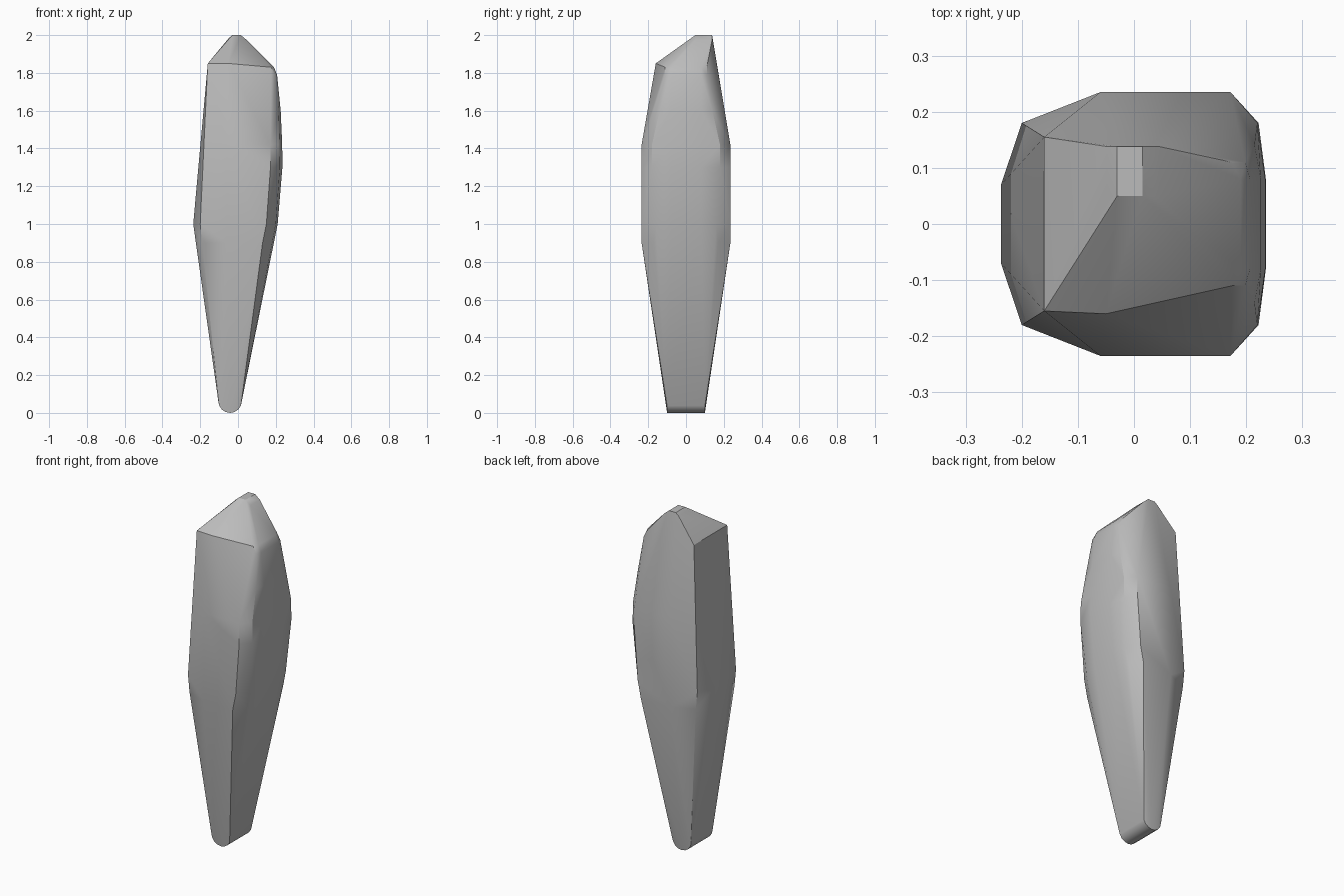
import bpy
import bmesh
from math import cos, sin, pi, radians

cube = bpy.data.objects.get("Cube")
if cube:
    bpy.data.objects.remove(cube, do_unlink=True)

stone_mat = bpy.data.materials.new("plain grey")
stone_mat.use_nodes = True
grey = (0.5, 0.5, 0.5, 1)
stone_mat.diffuse_color = grey
stone_mat.node_tree.nodes["Principled BSDF"].inputs["Base Color"].default_value = grey

# Corner points (x, y) of each level, mirrored front to back
levels = {
    0.06: [(-.104, .09), (-.09, .105), (.005, .105), (.02, .09)],
    0.9: [(-.19, .18), (-.06, .235), (.13, .235), (.175, .17), (.19, .08)],
    1.0: [(-.237, .07), (-.2, .18), (.15, .235), (.2, .16), (.21, .08)],
    1.3: [(.172, .235), (.222, .18), (.235, .08)],
    1.42: [(-.06, .235), (.172, .235), (.22, .18), (.234, .08)],
    1.6: [(.215, .14), (.226, .08)],
    1.79: [(.198, .11), (.207, .08)],
    1.83: [(.175, .11), (.19, .08)],
    1.85: [(-.16, .155), (-.05, .16)],
}
points = [(x, side * y, z) for z, ring in levels.items()
          for x, y in ring for side in (-1, 1)]

# Rounded foot running front to back
for step in range(9):
    a = pi + pi * step / 8
    for y in (-.1, .1):
        points.append((-.042 + .062 * cos(a), y, .062 + .062 * sin(a)))

# Blunt tip set towards the back
for x, z in ((-.048, 1.985), (-.03, 2), (.015, 2), (.045, 1.975)):
    points += [(x, .05, z), (x, .138, z)]

# Faceted body wrapped tightly round the points
bm = bmesh.new()
for p in points:
    bm.verts.new(p)
bmesh.ops.convex_hull(bm, input=bm.verts[:])
bmesh.ops.delete(bm, geom=[v for v in bm.verts if not v.link_faces], context='VERTS')
bmesh.ops.dissolve_limit(bm, angle_limit=radians(1), verts=bm.verts[:], edges=bm.edges[:])
bmesh.ops.recalc_face_normals(bm, faces=bm.faces[:])
mesh = bpy.data.meshes.new("tapered_body")
bm.to_mesh(mesh)
bm.free()
mesh.materials.append(stone_mat)
body = bpy.data.objects.new("tapered_body", mesh)
bpy.context.collection.objects.link(body)

# Smooth over soft edges, keep the facets crisp
bpy.ops.object.select_all(action='DESELECT')
body.select_set(True)
bpy.context.view_layer.objects.active = body
bpy.ops.object.shade_smooth_by_angle(angle=radians(30))
